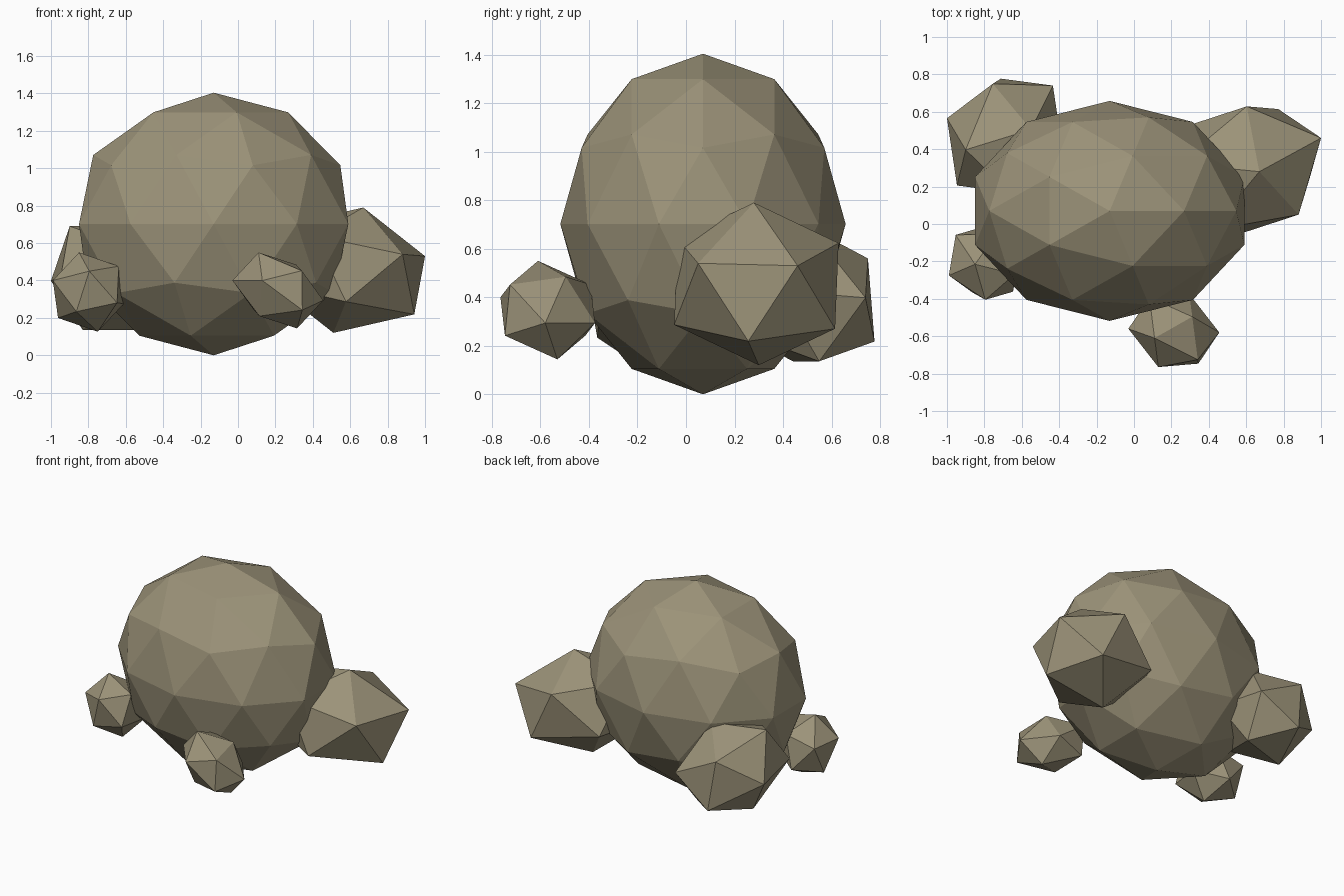
import bpy, bmesh
from mathutils import Vector, Matrix

if "Cube" in bpy.data.objects:
    bpy.data.objects.remove(bpy.data.objects["Cube"])

stone = bpy.data.materials.new("stone")
stone.diffuse_color = (0.33, 0.29, 0.19, 1)
stone.use_nodes = True
stone.node_tree.nodes["Principled BSDF"].inputs["Base Color"].default_value = stone.diffuse_color


def add_rock(name, subdivisions, transform):
    """Flat-shaded ico sphere, placed by a matrix."""
    bm = bmesh.new()
    bmesh.ops.create_icosphere(bm, subdivisions=subdivisions, radius=1)
    bm.transform(transform)
    bmesh.ops.recalc_face_normals(bm, faces=bm.faces)
    mesh = bpy.data.meshes.new(name)
    bm.to_mesh(mesh)
    bm.free()
    mesh.materials.append(stone)
    obj = bpy.data.objects.new(name, mesh)
    bpy.context.collection.objects.link(obj)


def tilt(centre, *corners):
    """Matrix that lays one face of a unit icosahedron on three given corners."""
    bm = bmesh.new()
    bmesh.ops.create_icosphere(bm, subdivisions=1, radius=1)
    bm.faces.ensure_lookup_table()
    source = Matrix([v.co.copy() for v in bm.faces[0].verts]).transposed()
    bm.free()
    centre = Vector(centre)
    target = Matrix([Vector(c) - centre for c in corners]).transposed()
    return Matrix.Translation(centre) @ (target @ source.inverted()).to_4x4()


# large central boulder
add_rock("boulder", 2, Matrix.Translation((-0.13, 0.07, 0.702))
         @ Matrix.Diagonal((0.757, 0.588, 0.702, 1)))

# small rocks around it: centre, then the corners of one face
small_rocks = {
    "right_rock": ((0.59, 0.29, 0.455),
                   (0.67, 0.28, 0.79), (1.00, 0.46, 0.53), (0.88, 0.05, 0.54)),
    "front_rock": ((0.213, -0.57, 0.347),
                   (-0.03, -0.56, 0.40), (0.11, -0.61, 0.55), (0.13, -0.765, 0.40)),
    "left_rock": ((-0.80, -0.21, 0.338),
                  (-0.795, -0.405, 0.45), (-0.99, -0.275, 0.40), (-0.85, -0.215, 0.55)),
    "back_rock": ((-0.69, 0.473, 0.413),
                  (-0.90, 0.397, 0.69), (-0.55, 0.505, 0.69), (-0.755, 0.75, 0.56)),
}
for name, points in small_rocks.items():
    add_rock(name, 1, tilt(*points))
